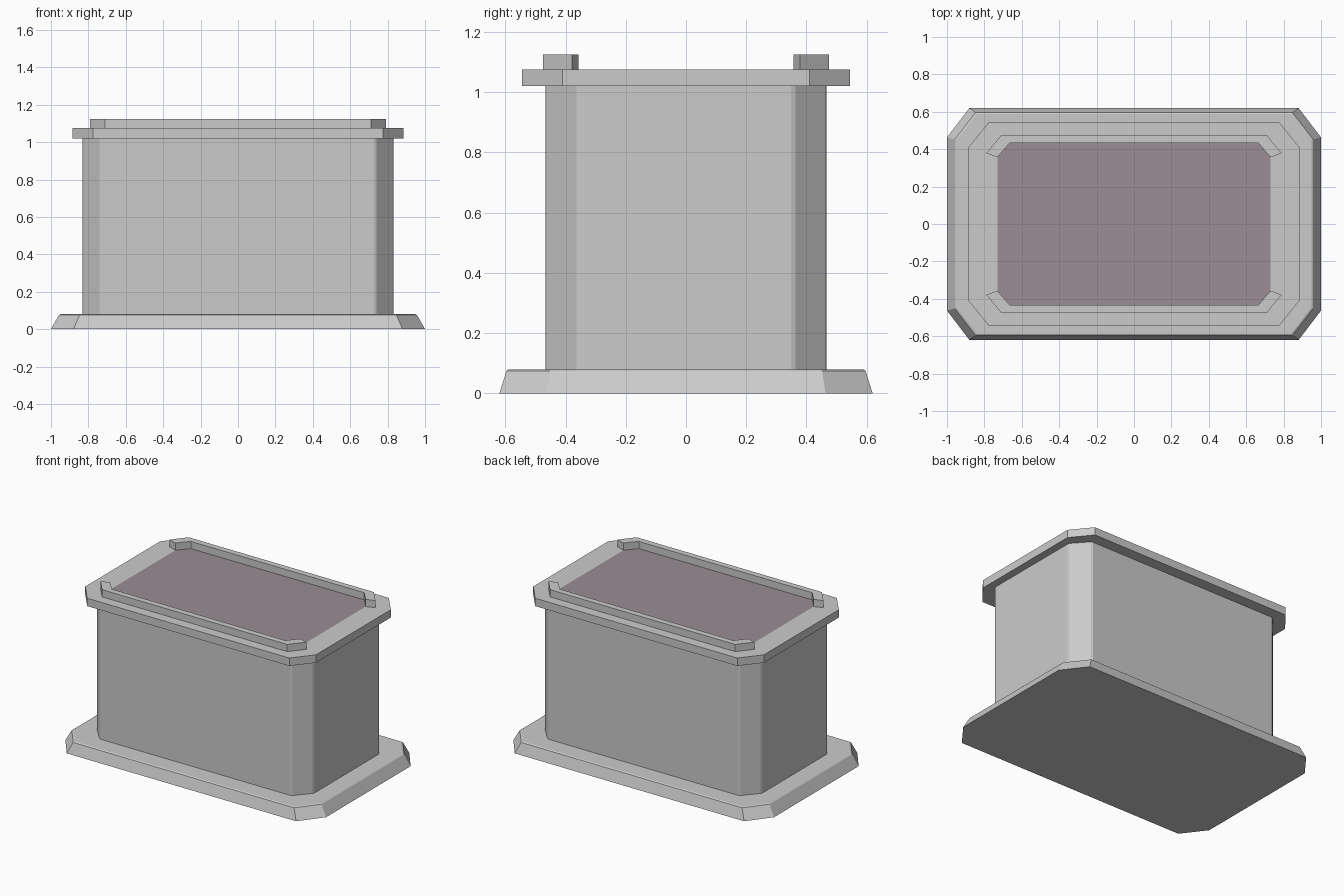
import bpy, bmesh

if "Cube" in bpy.data.objects:
    bpy.data.objects.remove(bpy.data.objects["Cube"])


def octagon(hx, hy, cx, cy):
    """Rectangle with cut corners; cx, cy are where the straight sides end."""
    return [(cx, -hy), (hx, -cy), (hx, cy), (cx, hy),
            (-cx, hy), (-hx, cy), (-hx, -cy), (-cx, -hy)]


def add_object(name, bm):
    bmesh.ops.recalc_face_normals(bm, faces=bm.faces)
    mesh = bpy.data.meshes.new(name)
    bm.to_mesh(mesh)
    bm.free()
    obj = bpy.data.objects.new(name, mesh)
    bpy.context.collection.objects.link(obj)
    return obj


def loft(name, sections, cap_bottom=False, cap_top=False):
    """Join equal-sized outlines given as (points, z)."""
    bm = bmesh.new()
    rings = [[bm.verts.new((x, y, z)) for x, y in pts] for pts, z in sections]
    n = len(rings[0])
    for lo, hi in zip(rings, rings[1:]):
        for i in range(n):
            j = (i + 1) % n
            bm.faces.new((lo[i], lo[j], hi[j], hi[i]))
    if cap_bottom:
        bm.faces.new(rings[0][::-1])
    if cap_top:
        bm.faces.new(rings[-1])
    return add_object(name, bm)


FOOT_TOP, BODY_TOP, RIM_TOP, RAIL_TOP = 0.08, 1.02, 1.075, 1.125
body_outline = octagon(0.832, 0.467, 0.735, 0.357)
inner_outline = octagon(0.73, 0.433, 0.665, 0.357)
rim_outline = octagon(0.885, 0.545, 0.775, 0.41)

# Sloping foot with a softened top edge
loft("foot", [(octagon(1.0, 0.62, 0.88, 0.463), 0),
              (octagon(0.958, 0.596, 0.847, 0.452), 0.075),
              (octagon(0.95, 0.588, 0.84, 0.447), FOOT_TOP)], True, True)

# Body with slightly eased corner edges
body = loft("body", [(body_outline, FOOT_TOP), (body_outline, BODY_TOP)])
ease = body.modifiers.new("eased_corners", 'BEVEL')
ease.width = 0.008
ease.segments = 1

# Overhanging rim around the top panel
loft("rim", [(rim_outline, BODY_TOP), (rim_outline, RIM_TOP),
             (inner_outline, RIM_TOP)], cap_bottom=True)

# Dark top panel, flush with the rim
bm = bmesh.new()
bm.faces.new([bm.verts.new((x, y, RIM_TOP)) for x, y in inner_outline])
panel = add_object("top_panel", bm)
if panel.data.polygons[0].normal.z < 0:
    panel.data.flip_normals()
dark = bpy.data.materials.new("dark_panel")
dark.diffuse_color = (0.32, 0.27, 0.3, 1)
dark.use_nodes = True
dark.node_tree.nodes["Principled BSDF"].inputs["Base Color"].default_value = dark.diffuse_color
panel.data.materials.append(dark)

# Raised rails along front and back, wrapping the corners
half = [(0.71, 0.475), (0.79, 0.378), (0.73, 0.357), (0.665, 0.433)]
for name, side in (("front_rail", -1), ("back_rail", 1)):
    pts = [(x, side * y) for x, y in half]
    pts += [(-x, y) for x, y in reversed(pts)]
    loft(name, [(pts, RIM_TOP), (pts, RAIL_TOP)], True, True)
